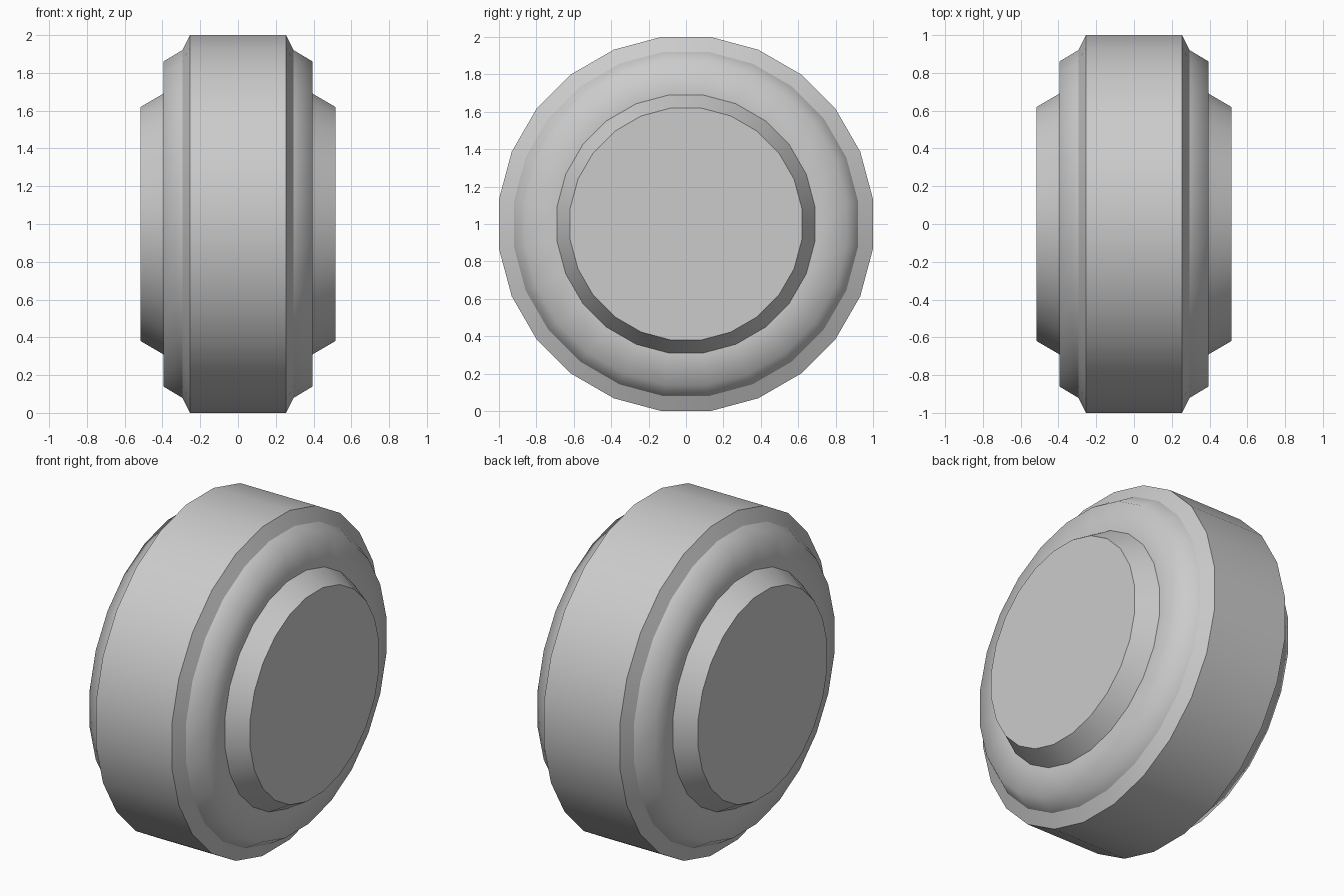
import bpy, bmesh, math

if "Cube" in bpy.data.objects:
    bpy.data.objects.remove(bpy.data.objects["Cube"])

SIDES = 24
APOTHEM = 1 / math.cos(math.pi / SIDES)  # profile radii are measured to the flats

# Half profile from the hub face outwards: (x, radius, hard edge)
half = [
    (0.515, 0.62, True),    # hub cap face
    (0.395, 0.69, True),    # hub base
    (0.395, 0.86, False),   # soft sidewall shoulder
    (0.295, 0.92, True),    # outer sidewall
    (0.255, 1.00, True),    # tread edge
]
profile = half + [(-x, r, s) for x, r, s in reversed(half)]


def lathe(name, profile, centre_z):
    """Spin a profile around the x axis and cap both ends."""
    bm = bmesh.new()
    rings = []
    for x, r, _ in profile:
        ring = []
        for i in range(SIDES):
            a = 2 * math.pi * (i + 0.5) / SIDES
            ring.append(bm.verts.new((x, r * APOTHEM * math.cos(a),
                                      r * APOTHEM * math.sin(a))))
        rings.append(ring)
    for a, b in zip(rings, rings[1:]):
        for i in range(SIDES):
            j = (i + 1) % SIDES
            bm.faces.new((a[i], a[j], b[j], b[i])).smooth = True
    bm.faces.new(rings[0])
    bm.faces.new(rings[-1])
    # Hard edges around the marked rings
    for ring, (_, _, hard) in zip(rings, profile):
        for i in range(SIDES):
            bm.edges.get((ring[i], ring[(i + 1) % SIDES])).smooth = not hard
    bmesh.ops.recalc_face_normals(bm, faces=bm.faces)
    mesh = bpy.data.meshes.new(name)
    bm.to_mesh(mesh)
    bm.free()
    obj = bpy.data.objects.new(name, mesh)
    obj.location.z = centre_z
    bpy.context.collection.objects.link(obj)
    return obj


# Wheel with stepped sidewalls and hub caps
lathe("wheel", profile, 1.0)
